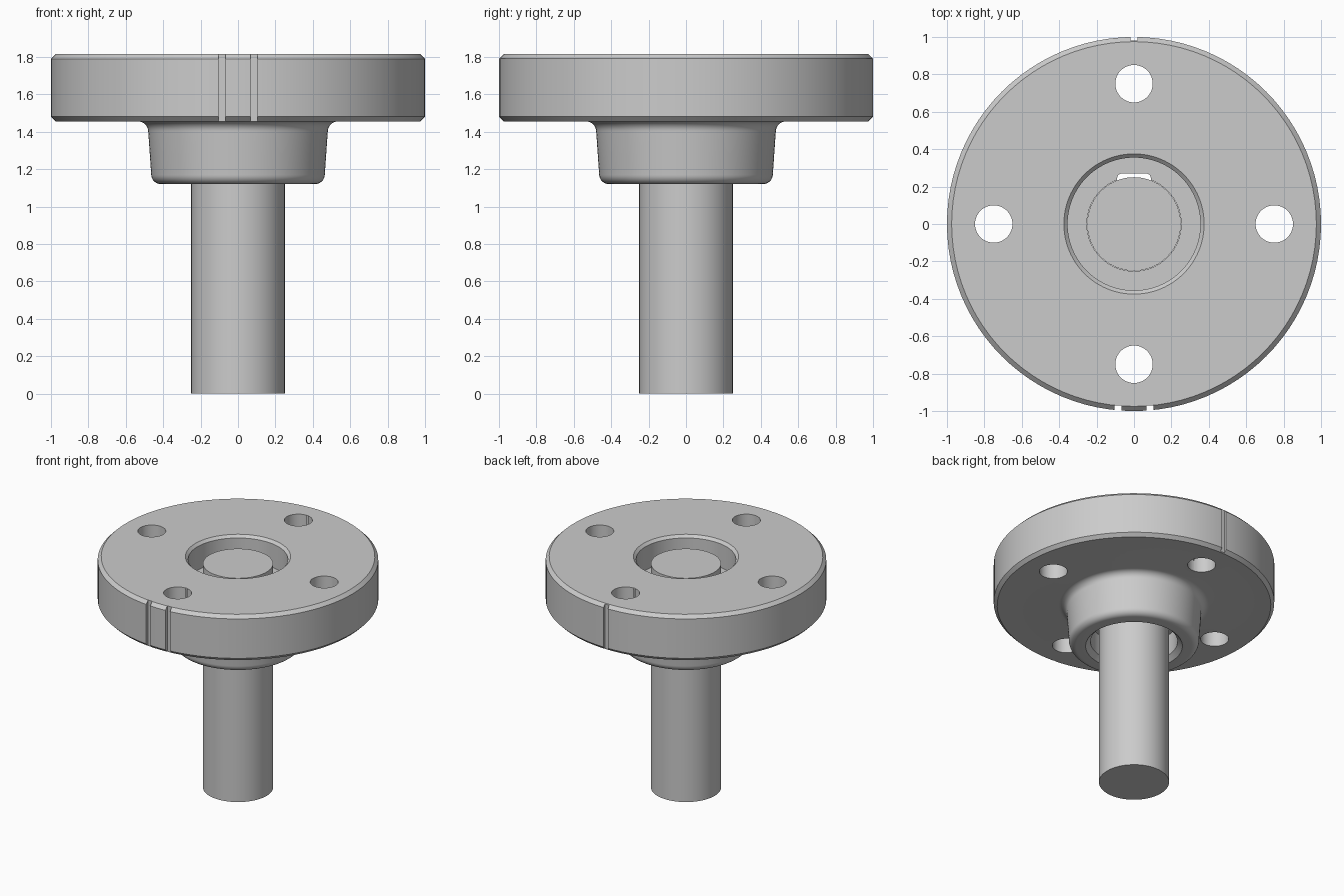
import bpy, bmesh, math
from mathutils import Matrix

if "Cube" in bpy.data.objects:
    bpy.data.objects.remove(bpy.data.objects["Cube"], do_unlink=True)

SEGMENTS = 96

steel = bpy.data.materials.new("plain grey steel")
steel.use_nodes = True
grey = (0.6, 0.6, 0.6, 1.0)
steel.diffuse_color = grey
steel.node_tree.nodes["Principled BSDF"].inputs["Base Color"].default_value = grey


def make_object(name, bm):
    bmesh.ops.recalc_face_normals(bm, faces=bm.faces)
    mesh = bpy.data.meshes.new(name)
    bm.to_mesh(mesh)
    bm.free()
    mesh.materials.append(steel)
    obj = bpy.data.objects.new(name, mesh)
    bpy.context.collection.objects.link(obj)
    return obj


def arc(cx, cz, radius, start, end, steps=8):
    angles = [math.radians(start + (end - start) * i / steps) for i in range(steps + 1)]
    return [(cx + radius * math.cos(a), cz + radius * math.sin(a)) for a in angles]


def ring_lathe(name, profile):
    """Revolve a closed (radius, height) loop around z."""
    bm = bmesh.new()
    rings = []
    for i in range(SEGMENTS):
        a = math.tau * i / SEGMENTS
        rings.append([bm.verts.new((r * math.cos(a), r * math.sin(a), z)) for r, z in profile])
    n = len(profile)
    for i in range(SEGMENTS):
        p, q = rings[i], rings[(i + 1) % SEGMENTS]
        for j in range(n):
            k = (j + 1) % n
            bm.faces.new((p[j], q[j], q[k], p[k]))
    return make_object(name, bm)


def cylinder(name, x, y, radius, low, high, segments):
    bm = bmesh.new()
    bmesh.ops.create_cone(bm, cap_ends=True, segments=segments, radius1=radius, radius2=radius,
                          depth=high - low, matrix=Matrix.Translation((x, y, (low + high) / 2)))
    return make_object(name, bm)


def box(name, centre, size, bevel=0):
    bm = bmesh.new()
    bmesh.ops.create_cube(bm, size=1, matrix=Matrix.Translation(centre) @ Matrix.Diagonal((*size, 1)))
    if bevel:
        upright = [e for e in bm.edges if abs(e.verts[0].co.z - e.verts[1].co.z) > 0.01]
        bmesh.ops.bevel(bm, geom=upright, offset=bevel, segments=5, profile=0.5, affect="EDGES")
    return make_object(name, bm)


def cut(target, cutter):
    cutter.hide_render = True
    mod = target.modifiers.new("cut", "BOOLEAN")
    mod.operation = "DIFFERENCE"
    mod.solver = "EXACT"
    mod.object = cutter
    bpy.context.view_layer.objects.active = target
    bpy.ops.object.modifier_apply(modifier=mod.name)
    bpy.data.objects.remove(cutter, do_unlink=True)


# Flange and hub: outer wall, filleted hub, stepped bore
BOTTOM, UNDER, TOP = 1.12, 1.455, 1.815
profile = [(0.355, TOP - 0.02), (0.375, TOP), (0.975, TOP), (1.0, TOP - 0.025),
           (1.0, UNDER + 0.025), (0.975, UNDER)]
profile += arc(0.535, UNDER - 0.055, 0.055, 90, 177)
profile += arc(0.412, BOTTOM + 0.052, 0.052, -3, -90)
profile += [(0.345, BOTTOM), (0.31, BOTTOM + 0.035), (0.31, 1.32),
            (0.252, 1.32), (0.252, 1.61), (0.355, 1.61)]
flange = ring_lathe("flange_and_hub", profile)

# Four bolt holes
for i in range(4):
    a = math.tau * i / 4
    cut(flange, cylinder("bolt_hole_cutter", 0.75 * math.cos(a), 0.75 * math.sin(a),
                         0.1, 1.3, 2.0, 48))

# Rim notches: a pair at the front, one at the back
for x, y in ((-0.085, -1.02), (0.085, -1.02), (0, 1.03)):
    cut(flange, box("notch_cutter", (x, y, 1.63), (0.038, 0.1, 0.6)))

# Keyway through the web of the bore
cut(flange, box("keyway_cutter", (0, 0.2, 1.465), (0.18, 0.14, 0.4), 0.025))

# Shaft
shaft = cylinder("shaft", 0, 0, 0.25, 0, 1.76, SEGMENTS)

# Smooth walls with crisp edges
bpy.ops.object.select_all(action="DESELECT")
for obj in (flange, shaft):
    obj.select_set(True)
bpy.context.view_layer.objects.active = flange
bpy.ops.object.shade_smooth_by_angle(angle=math.radians(25))
